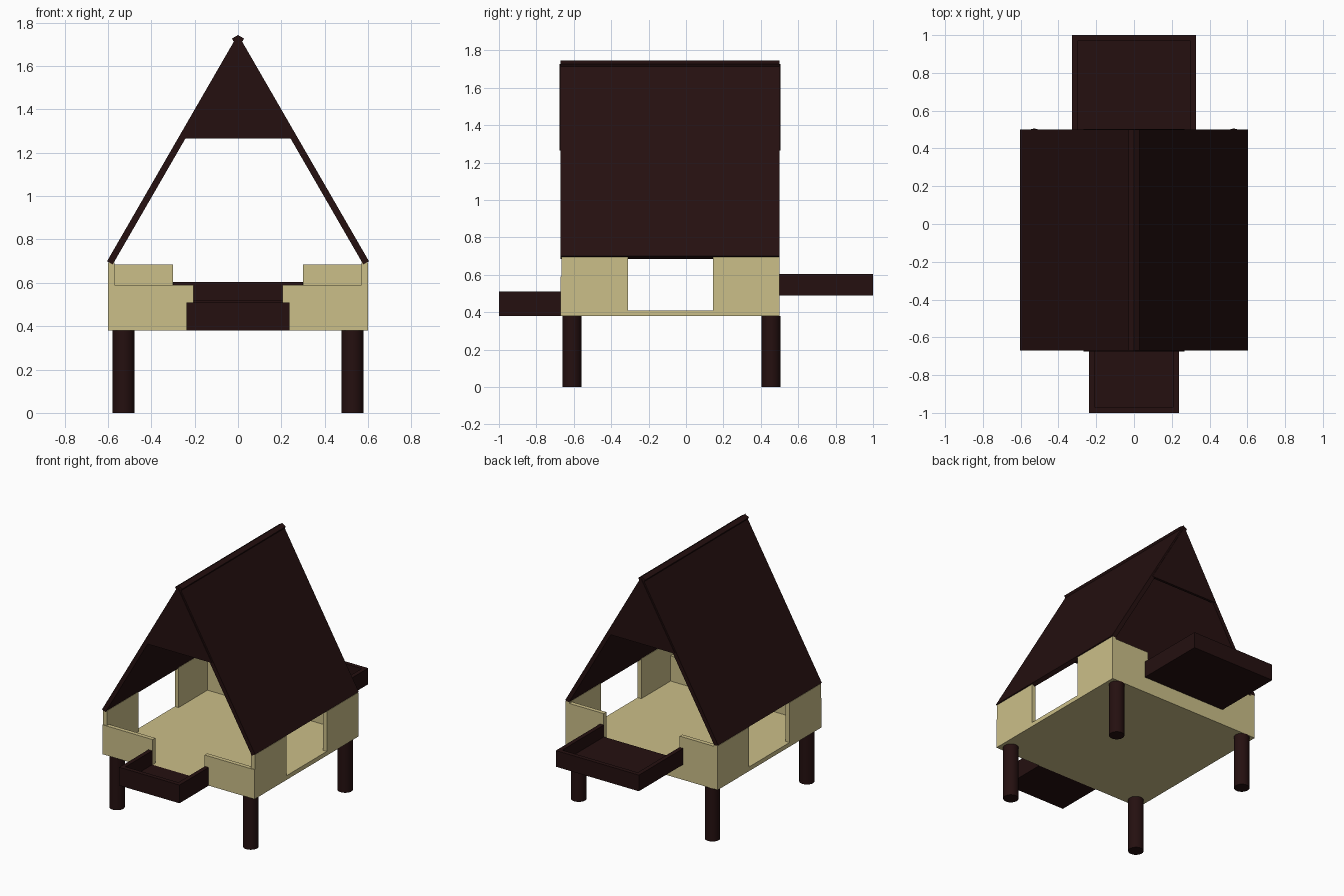
import bpy
import bmesh
from math import radians, tan, cos

cube = bpy.data.objects.get("Cube")
if cube:
    bpy.data.objects.remove(cube, do_unlink=True)


def material(name, colour):
    m = bpy.data.materials.new(name)
    m.use_nodes = True
    m.diffuse_color = (*colour, 1)
    m.node_tree.nodes["Principled BSDF"].inputs["Base Color"].default_value = (*colour, 1)
    return m


TAN = material("pale wood", (0.60, 0.52, 0.25))
BROWN = material("dark brown wood", (0.018, 0.005, 0.005))


def finish(name, bm, mat):
    bmesh.ops.recalc_face_normals(bm, faces=bm.faces)
    mesh = bpy.data.meshes.new(name)
    bm.to_mesh(mesh)
    bm.free()
    mesh.materials.append(mat)
    ob = bpy.data.objects.new(name, mesh)
    bpy.context.collection.objects.link(ob)
    return ob


def box(name, x, y, z, mat):
    """Box from (low, high) ranges."""
    bm = bmesh.new()
    bmesh.ops.create_cube(bm, size=1)
    for v in bm.verts:
        v.co = [r[0] if c < 0 else r[1] for c, r in zip(v.co, (x, y, z))]
    return finish(name, bm, mat)


def prism(name, profile, y, mat):
    """Extrude an x-z profile along y."""
    bm = bmesh.new()
    face = bm.faces.new([bm.verts.new((px, y[0], pz)) for px, pz in profile])
    new = bmesh.ops.extrude_face_region(bm, geom=[face])["geom"]
    bmesh.ops.translate(bm, vec=(0, y[1] - y[0], 0),
                        verts=[v for v in new if isinstance(v, bmesh.types.BMVert)])
    return finish(name, bm, mat)


W, FRONT, BACK = 0.60, -0.67, 0.50      # house half width and ends
BASE, FLOOR, EAVE = 0.38, 0.41, 0.70
T = 0.03                                # board thickness

# Floor and back sill
box("floor", (-W, W), (FRONT, BACK), (BASE, FLOOR), TAN)
box("back_sill", (-0.30, 0.30), (BACK - T, BACK), (FLOOR, 0.49), TAN)

# Walls and legs, mirrored left and right
for side, s in (("left", 1), ("right", -1)):
    def span(a, b):
        return tuple(sorted((s * a, s * b)))

    box(f"{side}_side_wall_front", span(W - T, W), (FRONT + 0.005, -0.31), (FLOOR, EAVE - 0.005), TAN)
    box(f"{side}_side_wall_back", span(W - T, W), (0.145, BACK), (FLOOR, EAVE - 0.005), TAN)
    box(f"{side}_front_wall", span(0.205, W), (FRONT, FRONT + T), (FLOOR, 0.59), TAN)
    box(f"{side}_back_wall", span(0.30, W - T), (BACK - T, BACK), (FLOOR, 0.685), TAN)

    for end, y in (("front", -0.61), ("back", 0.455)):
        bm = bmesh.new()
        bmesh.ops.create_cone(bm, cap_ends=True, segments=32, radius1=0.05, radius2=0.05, depth=BASE)
        bmesh.ops.translate(bm, vec=(s * 0.528, y, BASE / 2), verts=bm.verts)
        leg = finish(f"{side}_{end}_leg", bm, BROWN)
        bpy.ops.object.select_all(action="DESELECT")
        leg.select_set(True)
        bpy.context.view_layer.objects.active = leg
        bpy.ops.object.shade_smooth_by_angle(angle=radians(40))

# Roof slabs with square-cut eaves
slope = tan(radians(60))
edge = W + 0.004
apex = EAVE + edge * slope
drop = T / cos(radians(60))
foot = (edge - T * cos(radians(30)), EAVE - T / 2)
for side, s in (("left", 1), ("right", -1)):
    outline = [(0, apex), (edge, EAVE), foot, (0, apex - drop)]
    prism(f"{side}_roof", [(s * x, z) for x, z in outline], (FRONT, BACK), BROWN)

# Ridge cap
top = apex - 0.003
prism("ridge_cap", [(0, top), (0.028, top - 0.016), (0.014, top - 0.04),
                    (-0.014, top - 0.04), (-0.028, top - 0.016)], (FRONT, BACK), BROWN)

# Gable boards
gable_z = 1.265
half = (apex - 0.02 - gable_z) / slope
for name, y in (("front_gable", (FRONT - 0.006, FRONT + 0.012)),
                ("back_gable", (BACK - 0.014, BACK + 0.004))):
    prism(name, [(-half, gable_z), (half, gable_z), (0, apex - 0.02)], y, BROWN)


# Open trays with three rails
def tray(name, half_w, inner, outer, z):
    y = tuple(sorted((inner, outer)))
    lip = T if outer > inner else -T
    box(f"{name}_base", (-half_w, half_w), y, (z[0], z[0] + T), BROWN)
    box(f"{name}_left_rail", (half_w - T, half_w), y, z, BROWN)
    box(f"{name}_right_rail", (-half_w, T - half_w), y, z, BROWN)
    box(f"{name}_end_rail", (-half_w, half_w), tuple(sorted((outer - lip, outer))), z, BROWN)


tray("front_tray", 0.238, FRONT, -1.0, (BASE, 0.51))
tray("back_tray", 0.328, BACK, 1.0, (0.49, 0.605))
